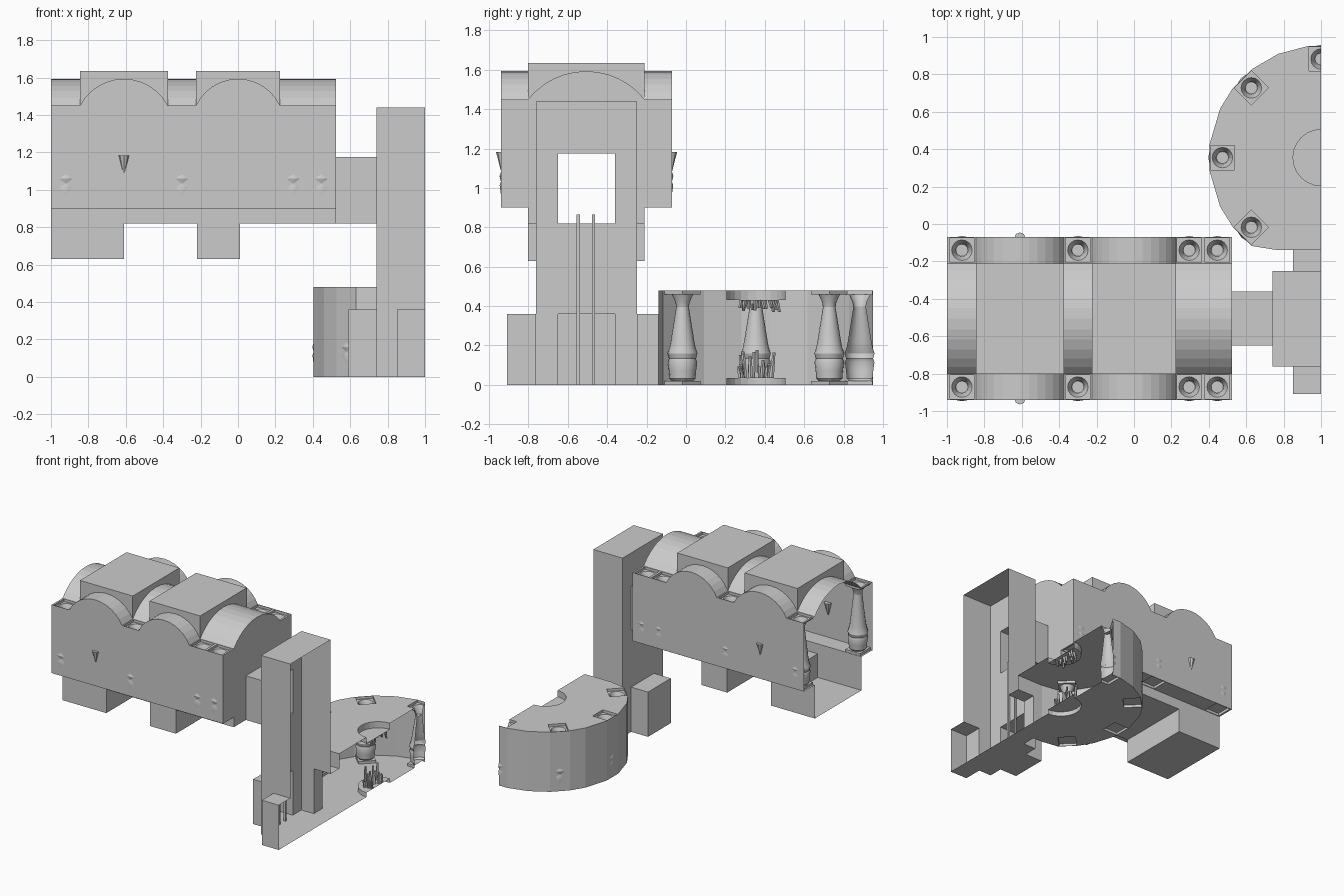
import bpy, bmesh, math, random
from mathutils import Vector

if "Cube" in bpy.data.objects:
    bpy.data.objects.remove(bpy.data.objects["Cube"])
random.seed(4)
T = math.tau

def finish(name, bm, cut=False):
    bmesh.ops.remove_doubles(bm, verts=bm.verts, dist=0.0004)
    if cut:  # the round room is sliced open at x = 1
        bmesh.ops.bisect_plane(bm, geom=bm.verts[:] + bm.edges[:] + bm.faces[:],
                               plane_co=(1, 0, 0), plane_no=(1, 0, 0), clear_outer=True)
    bmesh.ops.recalc_face_normals(bm, faces=bm.faces)
    me = bpy.data.meshes.new(name)
    bm.to_mesh(me)
    bm.free()
    ob = bpy.data.objects.new(name, me)
    bpy.context.collection.objects.link(ob)
    return ob

def poly(bm, pts):
    bm.faces.new([bm.verts.new(p) for p in pts])

def sheet(name, polys, cut=False):
    bm = bmesh.new()
    for p in polys:
        poly(bm, p)
    return finish(name, bm, cut)

def fill(bm, loops, z):
    edges = []
    for loop in loops:
        vs = [bm.verts.new((x, y, z)) for x, y in loop]
        edges += [bm.edges.new((vs[i - 1], vs[i])) for i in range(len(vs))]
    bmesh.ops.triangle_fill(bm, use_beauty=True, use_dissolve=False, edges=edges, normal=(0, 0, 1))

def circle(cx, cy, r, n):
    return [(cx + r * math.cos(T * i / n), cy + r * math.sin(T * i / n)) for i in range(n)]

def square(cx, cy, ang, h=.065):
    return [(cx + h * 2 ** .5 * math.cos(ang + T * (i + .5) / 4),
             cy + h * 2 ** .5 * math.sin(ang + T * (i + .5) / 4)) for i in range(4)]

def wall(bm, loop, z0, z1):
    for i in range(len(loop)):
        a, b = loop[i - 1], loop[i]
        poly(bm, [(*a, z0), (*b, z0), (*b, z1), (*a, z1)])

def socket_panel(name, outline, z, step, sockets, cut=False, dish=None):
    """Flat panel with recessed square sockets that hold the column ends."""
    bm = bmesh.new()
    squares = [square(*s) for s in sockets]
    fill(bm, [outline] + squares + ([circle(*dish[:3], 24)] if dish else []), z)
    for s, q in zip(sockets, squares):
        wall(bm, q, z, z + step)
        fill(bm, [q, circle(s[0], s[1], .055, 16)], z + step)
    if dish:
        wall(bm, circle(*dish[:3], 24), z, dish[3])
        fill(bm, [circle(*dish[:3], 24)], dish[3])
    finish(name, bm, cut)

def column(name, x, y, z0, z1, cut=False):
    h = z1 - z0
    prof = [(.055, 0), (.066, .012), (.069, .05), (.075, .095), (.068, .113), (.07, .118),
            (.076, .14), (.066, .17), (.06, .2), (.032, h - .065), (.036, h - .04), (.055, h)]
    bm = bmesh.new()
    for (r0, a), (r1, b) in zip(prof, prof[1:]):
        c0, c1 = circle(x, y, r0, 16), circle(x, y, r1, 16)
        for i in range(16):
            poly(bm, [(*c0[i - 1], z0 + a), (*c0[i], z0 + a), (*c1[i], z0 + b), (*c1[i - 1], z0 + b)])
    for r, a in (prof[0], prof[-3]):
        poly(bm, [(*p, z0 + a) for p in circle(x, y, r, 16)])
    ob = finish(name, bm, cut)
    bpy.ops.object.select_all(action='DESELECT')
    bpy.context.view_layer.objects.active = ob
    ob.select_set(True)
    bpy.ops.object.shade_smooth_by_angle(angle=math.radians(30))

def box(x0, x1, y0, y1, z0, z1, skip=''):
    f = {'w': [(x0, y0, z0), (x0, y1, z0), (x0, y1, z1), (x0, y0, z1)],
         'e': [(x1, y0, z0), (x1, y1, z0), (x1, y1, z1), (x1, y0, z1)],
         's': [(x0, y0, z0), (x1, y0, z0), (x1, y0, z1), (x0, y0, z1)],
         'n': [(x0, y1, z0), (x1, y1, z0), (x1, y1, z1), (x0, y1, z1)],
         'b': [(x0, y0, z0), (x1, y0, z0), (x1, y1, z0), (x0, y1, z0)],
         't': [(x0, y0, z1), (x1, y0, z1), (x1, y1, z1), (x0, y1, z1)]}
    return [f[k] for k in f if k not in skip]

def arc(a, b, n=12, rise=.143, z=1.45):
    c, h = (a + b) / 2, (b - a) / 2
    r = (h * h + rise * rise) / (2 * rise)
    m = math.asin(h / r)
    return [(c + r * math.sin(m * (2 * i / n - 1)),
             z + rise - r + r * math.cos(m * (2 * i / n - 1))) for i in range(n + 1)]

# Upper hall: walls, open at the west end
bays = [(-.845, -.375), (-.225, .225)]
gaps = [(-1, -.845), (-.375, -.225), (.225, .525)]
S0, S1, N0, N1 = -.94, -.803, -.21, -.07
outline = [(-1, .9), (-1, 1.45)] + arc(*bays[0]) + arc(*bays[1]) + [(.525, 1.45), (.525, .9)]
sheet('hall_side_walls', [[(x, y, z) for x, z in outline] for y in (S0, N1)])
end = [(S0, .9), (S0, 1.45)] + arc(S1, N0) + [(N1, 1.45), (N1, .9), (N0, .9), (N0, .82), (-.36, .82),
       (-.36, 1.175), (-.65, 1.175), (-.65, .82), (S1, .82), (S1, .9)]
sheet('hall_end_wall', [[(.525, y, z) for y, z in end]])

# Hall roof: cross vaults, long vaults and raised square lanterns
vaults, lanterns = [], []
for a, b in bays:
    p = arc(a, b)
    for y0, y1 in ((S0, S1), (N0, N1)):
        vaults += [[(u[0], y0, u[1]), (v[0], y0, v[1]), (v[0], y1, v[1]), (u[0], y1, u[1])]
                   for u, v in zip(p, p[1:])]
    lanterns += [[(x, y, 1.635) for x, y in ((a, S1), (b, S1), (b, N0), (a, N0))]]
    lanterns += [[(a, y, 1.635)] + [(x, y, z) for x, z in p] + [(b, y, 1.635)] for y in (S1, N0)]
    lanterns += [[(x, S1, 1.635)] + [(x, y, z) for y, z in arc(S1, N0)] + [(x, N0, 1.635)] for x in (a, b)]
p = arc(S1, N0)
for a, b in gaps:
    vaults += [[(a, u[0], u[1]), (b, u[0], u[1]), (b, v[0], v[1]), (a, v[0], v[1])] for u, v in zip(p, p[1:])]
sheet('hall_vaults', vaults)
sheet('hall_lanterns', lanterns)

# Hall ledges, flat roof corners and columns
xs = [-.92, -.3, .295, .445]
for side, y0, y1 in (('front', S0, S1), ('back', N0, N1)):
    c = (y0 + y1) / 2
    rect = lambda a, b: [(a, y0), (b, y0), (b, y1), (a, y1)]
    socket_panel(side + '_ledge', rect(-1, .525), .9, .02, [(x, c, 0) for x in xs])
    for a, b in gaps:
        socket_panel(side + '_roof_corner', rect(a, b), 1.45, -.02, [(x, c, 0) for x in xs if a < x < b])
    for x in xs:
        column(side + '_hall_column', x, c, .92, 1.43)

# Sunken channel with two deep pits
ch = [(-1, .63), (-.61, .63), (-.61, .82), (-.22, .82), (-.22, .63), (.01, .63), (.01, .82), (.525, .82)]
sheet('channel', [[(a[0], S1, a[1]), (b[0], S1, b[1]), (b[0], N0, b[1]), (a[0], N0, a[1])]
                  for a, b in zip(ch, ch[1:])] +
      [[(x, y, z) for x, z in [(-1, .9)] + ch + [(.525, .9)]] for y in (S1, N0)])

# Wall torches
for y in (-.935, -.075):
    bm = bmesh.new()
    bmesh.ops.create_cone(bm, cap_ends=True, segments=8, radius1=.004, radius2=.03, depth=.1)
    bmesh.ops.translate(bm, verts=bm.verts, vec=(-.61, y, 1.133))
    finish('wall_torch', bm)

# Bridge corridor, shaft, alcoves and ladder
sheet('bridge_corridor', box(.525, .74, -.65, -.36, .82, 1.175, 'we'))
A, B = -.763, -.25
low = [(A, 0), (-.65, 0), (-.65, .36), (-.36, .36), (-.36, 0), (B, 0), (B, .6), (A, .6)]
high = [(A, .6), (-.65, .6), (-.65, 1.175), (-.36, 1.175), (-.36, .6), (B, .6), (B, 1.44), (A, 1.44)]
side = [(.74, 0), (.85, 0), (.85, .36), (1, .36), (1, 1.44), (.74, 1.44)]
sheet('shaft', box(.74, 1, A, B, 0, 1.44, 'wesn') +
      [[(.74, y, z) for y, z in q] for q in (low, high)] +
      [[(.74, -.65, .6), (.74, -.36, .6), (.74, -.36, .82), (.74, -.65, .82)]] +
      [[(x, y, z) for x, z in side] for y in (A, B)])
sheet('west_alcove', box(.59, .74, -.65, -.36, 0, .36, 'e'))
sheet('front_alcove', box(.85, 1, -.91, A, 0, .36, 'en'))
sheet('passage', box(.85, 1, B, -.14, 0, .36, 'ens'))
for y in (-.547, -.47):
    sheet('ladder_rail', box(.742, .756, y - .008, y + .008, 0, .865))

# Round room: half of a faceted drum, sliced at x = 1
CX, CY, R, H = 1, .355, .6, .48
ring = [(CX + R * math.cos(math.radians(d)), CY + R * math.sin(math.radians(d)))
        for d in (83, 97, 112.5, 128, 142, 154, 173, 187, 206, 218, 232)] + [(.77, -.14)]
bm = bmesh.new()
for a, b in zip(ring, ring[1:]):
    poly(bm, [(*a, 0), (*b, 0), (*b, H), (*a, H)])
poly(bm, [(x, -.14, z) for x, z in ((.77, 0), (.85, 0), (.85, .36), (1, .36), (1, H), (.77, H))])
finish('round_room_wall', bm, True)
spots = []
for d in (90, 135, 180, 225):
    t = math.radians(d)
    spots.append((CX + .527 * math.cos(t), CY + .527 * math.sin(t), t))
full = ring + [(1.15, -.14), (1.15, .9)]
socket_panel('round_room_floor', full, 0, .02, spots, True, (CX, CY, .15, .035))
socket_panel('round_room_roof', full, H, -.02, spots, True, (CX, CY, .15, .43))
for x, y, t in spots:
    column('round_room_column', x, y, .02, H - .02, True)

# Clusters of spikes on the floor and ceiling dishes
for name, z, s, lo, hi in (('floor_spikes', .035, 1, .05, .15), ('ceiling_spikes', .43, -1, .03, .065)):
    bm = bmesh.new()
    for i in range(16):
        a, r = math.pi * (.5 + (i + .5) / 16), random.uniform(.03, .11)
        h = random.uniform(lo, hi)
        x, y = CX + r * math.cos(a), CY + r * math.sin(a)
        base = circle(x, y, .012, 5)
        top = circle(x + .08 * (x - CX), y + .15 * (y - CY), .008, 5)
        for k in range(5):
            poly(bm, [(*base[k - 1], z), (*base[k], z), (*top[k], z + s * h), (*top[k - 1], z + s * h)])
        poly(bm, [(*q, z + s * h) for q in top])
    finish(name, bm, True)
